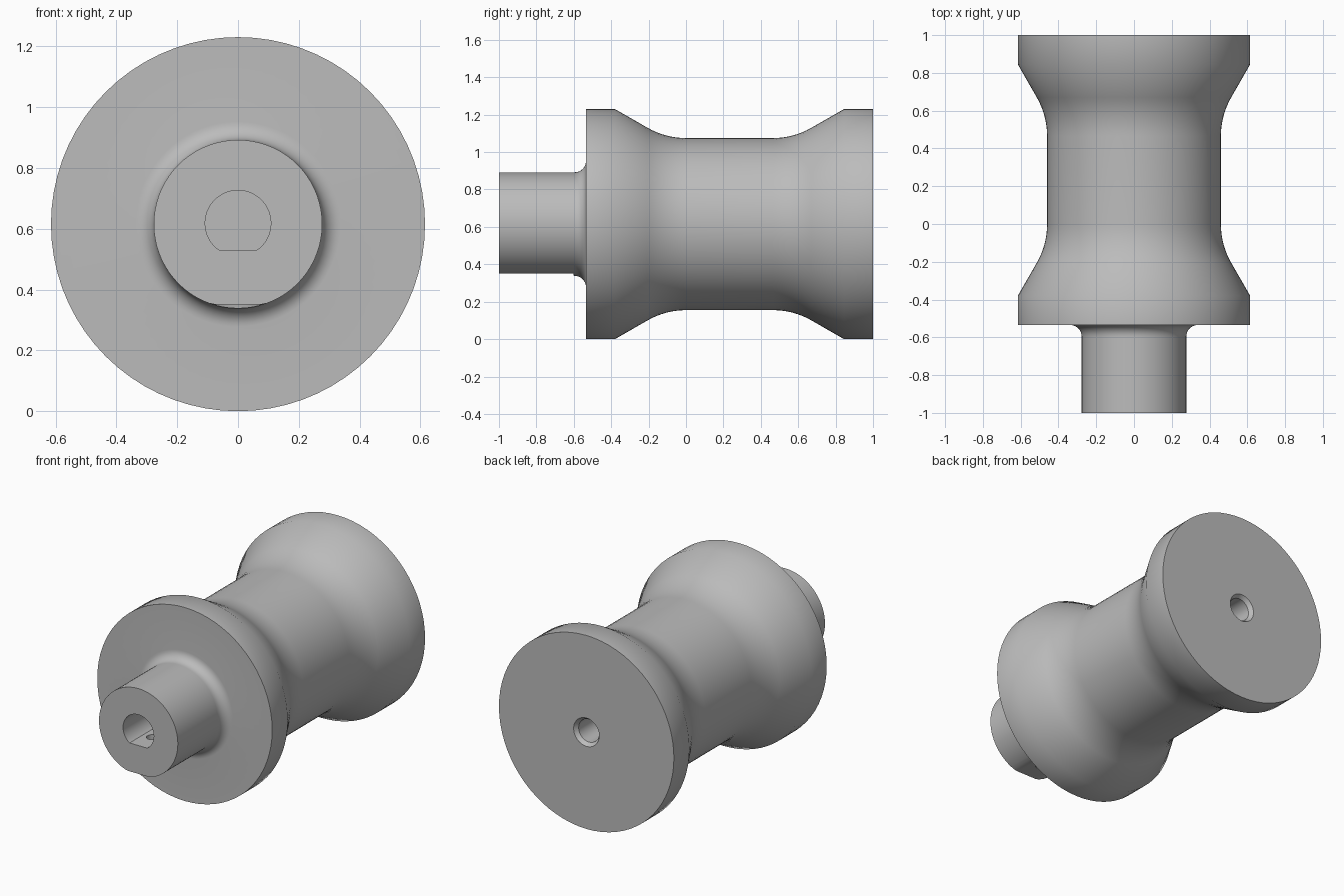
import bpy, bmesh, math
from mathutils import Vector, Matrix

if "Cube" in bpy.data.objects:
    bpy.data.objects.remove(bpy.data.objects["Cube"])

AXIS_Z = 0.615
SEGMENTS = 72

grey = bpy.data.materials.new("plain grey")
grey.use_nodes = True
colour = (0.5, 0.5, 0.5, 1)
grey.diffuse_color = colour
grey.node_tree.nodes["Principled BSDF"].inputs["Base Color"].default_value = colour


def fillet(before, corner, after, reach, steps=8):
    """Rounded corner: points on the arc tangent to both legs."""
    before, corner, after = Vector(before), Vector(corner), Vector(after)
    u, v = (before - corner).normalized(), (after - corner).normalized()
    half = u.angle(v) / 2
    radius = reach * math.tan(half)
    centre = corner + (u + v).normalized() * (reach / math.cos(half))
    a, b = corner + u * reach - centre, corner + v * reach - centre
    turn = a.angle_signed(b)
    return [centre + Matrix.Rotation(-turn * i / steps, 2) @ a for i in range(steps + 1)]


def lathe(name, profile, z=AXIS_Z, segments=SEGMENTS):
    """Closed solid turned about the y axis from (y, radius) points."""
    bm = bmesh.new()
    rings = []
    for y, r in profile:
        angles = [2 * math.pi * i / segments for i in range(segments)]
        rings.append([bm.verts.new((r * math.sin(a), y, z + r * math.cos(a))) for a in angles])
    for a, b in zip(rings, rings[1:]):
        for i in range(segments):
            j = (i + 1) % segments
            bm.faces.new((a[i], a[j], b[j], b[i]))
    bm.faces.new(rings[0])
    bm.faces.new(rings[-1])
    return finish(name, bm)


def finish(name, bm):
    bmesh.ops.remove_doubles(bm, verts=bm.verts, dist=0.00001)
    bmesh.ops.recalc_face_normals(bm, faces=bm.faces)
    mesh = bpy.data.meshes.new(name)
    bm.to_mesh(mesh)
    bm.free()
    mesh.materials.append(grey)
    obj = bpy.data.objects.new(name, mesh)
    bpy.context.collection.objects.link(obj)
    return obj


def flatten_below(obj, height, y_max):
    for v in obj.data.vertices:
        if v.co.y < y_max:
            v.co.z = max(v.co.z, height)


def cut(target, cutter):
    mod = target.modifiers.new("cut", "BOOLEAN")
    mod.operation, mod.solver, mod.object = "DIFFERENCE", "EXACT", cutter
    bpy.context.view_layer.objects.active = target
    bpy.ops.object.modifier_apply(modifier=mod.name)
    bpy.data.objects.remove(cutter)


# Spool: hub boss, front flange, waist and back flange in one turned body
MIDDLE = 0.2325
waist = [(-0.535, 0.615), (-0.38, 0.615)]
waist += [tuple(p) for p in fillet((-0.38, 0.615), (-0.11, 0.46), (MIDDLE, 0.46), 0.11)]
waist += [(2 * MIDDLE - y, r) for y, r in reversed(waist)]
boss = [(-1, 0.277), (-0.602, 0.277), (-0.6, 0.277)]
boss += [tuple(p) for p in fillet((-1, 0.277), (-0.535, 0.277), (-0.535, 0.615), 0.06)]
spool = lathe("spool", boss + waist)
flatten_below(spool, 0.35, -0.601)

# D-shaped shaft bore in the boss
bore = lathe("bore_cutter", [(-1.1, 0.108), (-0.5, 0.108)], 0.618)
flatten_below(bore, 0.53, 0)
cut(spool, bore)

# Chamfered blind hole in the back face
cut(spool, lathe("back_hole_cutter", [(0.6, 0.072), (0.975, 0.072), (1.0, 0.09), (1.05, 0.09)], segments=40))

# Set screw hole through the underside of the boss
bm = bmesh.new()
bmesh.ops.create_cone(bm, cap_ends=True, segments=24, radius1=0.035, radius2=0.035, depth=0.3,
                      matrix=Matrix.Translation((0, -0.86, 0.42)))
cut(spool, finish("screw_hole_cutter", bm))

bpy.ops.object.select_all(action="DESELECT")
spool.select_set(True)
bpy.context.view_layer.objects.active = spool
bpy.ops.object.shade_smooth_by_angle(angle=math.radians(35))
